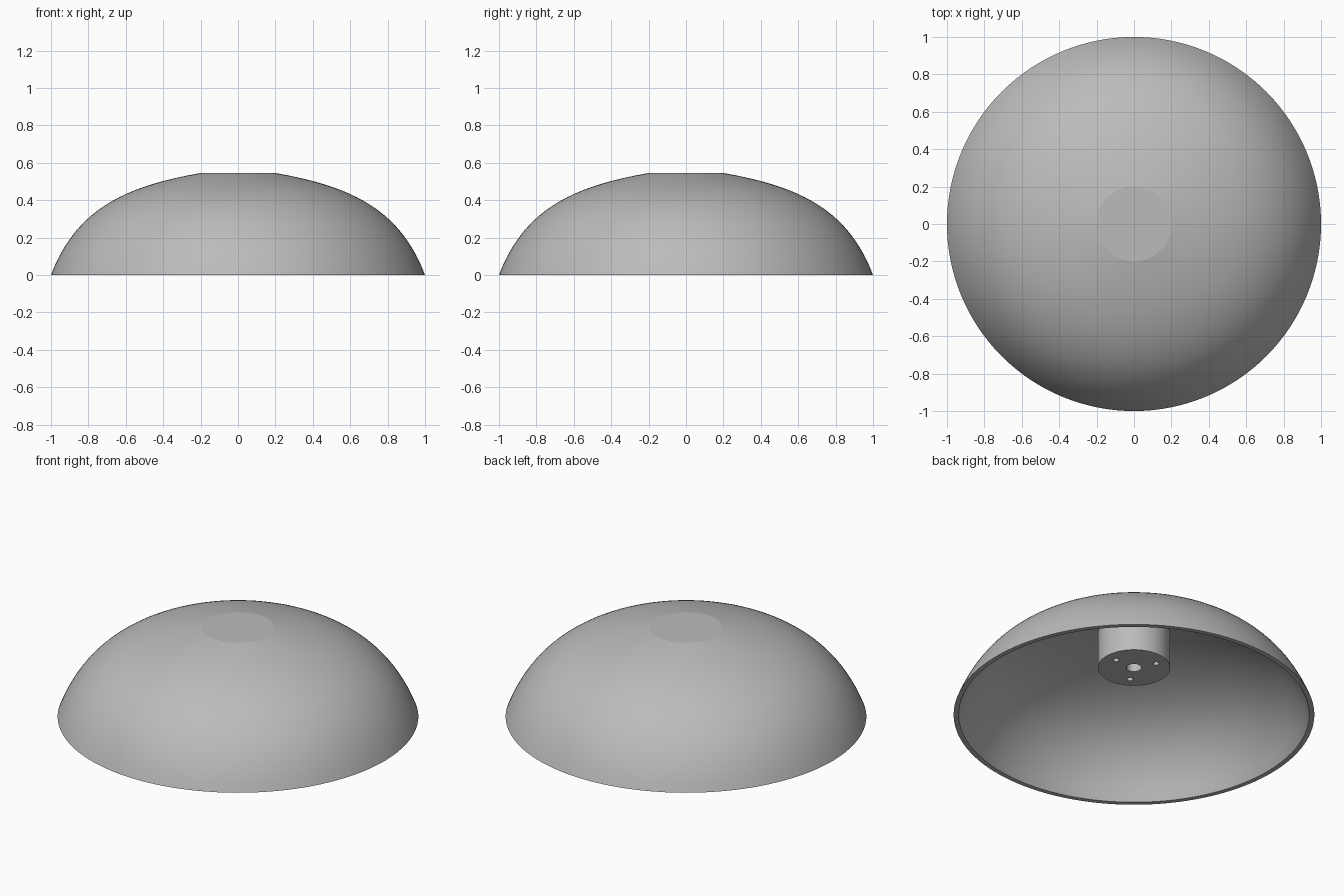
import bpy
import bmesh
import math
from mathutils import Vector
from mathutils.geometry import interpolate_bezier

if "Cube" in bpy.data.objects:
    bpy.data.objects.remove(bpy.data.objects["Cube"], do_unlink=True)

SEGMENTS = 128
HEIGHT = 0.545
WALL = 0.028
BOSS_RADIUS = 0.2
BOSS_BOTTOM = 0.30

grey = bpy.data.materials.new("plain grey")
grey.use_nodes = True
grey.diffuse_color = (0.5, 0.5, 0.5, 1)
grey.node_tree.nodes["Principled BSDF"].inputs["Base Color"].default_value = grey.diffuse_color


def smooth(obj, angle):
    bpy.ops.object.select_all(action='DESELECT')
    obj.select_set(True)
    bpy.context.view_layer.objects.active = obj
    bpy.ops.object.shade_smooth_by_angle(angle=math.radians(angle))


def revolve(name, profile):
    """Spin a list of (radius, z) points round the z axis."""
    bm = bmesh.new()
    verts = [bm.verts.new((r, 0, z)) for r, z in profile]
    edges = [bm.edges.new(pair) for pair in zip(verts, verts[1:])]
    bmesh.ops.spin(bm, geom=verts + edges, axis=(0, 0, 1), cent=(0, 0, 0),
                   angle=math.tau, steps=SEGMENTS, use_duplicate=False)
    bmesh.ops.remove_doubles(bm, verts=bm.verts, dist=1e-4)
    bmesh.ops.recalc_face_normals(bm, faces=bm.faces)
    mesh = bpy.data.meshes.new(name)
    bm.to_mesh(mesh)
    bm.free()
    obj = bpy.data.objects.new(name, mesh)
    bpy.context.collection.objects.link(obj)
    mesh.materials.append(grey)
    return obj


def cylinder(name, radius, bottom, top, x=0, y=0, sides=32):
    bpy.ops.mesh.primitive_cylinder_add(vertices=sides, radius=radius, depth=top - bottom,
                                        location=(x, y, (bottom + top) / 2))
    obj = bpy.context.object
    obj.name = name
    obj.data.materials.append(grey)
    return obj


# Dome shell: flat crown, curved flank, thin flat rim
outer = [(p.x, p.y) for p in interpolate_bezier(
    Vector((BOSS_RADIUS, HEIGHT)), Vector((0.6, 0.475)),
    Vector((0.865, 0.355)), Vector((1, 0)), 32)]
inner = []
for i, (r, z) in enumerate(outer):
    before, after = outer[max(i - 1, 0)], outer[min(i + 1, len(outer) - 1)]
    along = Vector((after[0] - before[0], after[1] - before[1])).normalized()
    inner.append((r + along.y * WALL, max(z - along.x * WALL, 0)))
inner[-1] = (1 - WALL, 0)
inner = [p for p in inner if p[1] > 0 or p == inner[-1]]
shell = revolve("dome_shell", [(0, HEIGHT)] + outer + inner[::-1] + [(0, HEIGHT - WALL)])
smooth(shell, 8)

# Mounting boss under the crown, with a centre bore and three screw holes
boss = cylinder("mounting_boss", BOSS_RADIUS, BOSS_BOTTOM, HEIGHT - WALL / 2, sides=SEGMENTS)
cutters = [cylinder("bore_cutter", 0.042, BOSS_BOTTOM - 0.1, HEIGHT - 0.04)]
for k in range(3):
    a = k * math.tau / 3
    cutters.append(cylinder("screw_cutter", 0.017, BOSS_BOTTOM - 0.1, BOSS_BOTTOM + 0.15,
                            0.13 * math.cos(a), 0.13 * math.sin(a), 24))
bpy.context.view_layer.objects.active = boss
for cutter in cutters:
    cutter.hide_render = True
    cut = boss.modifiers.new("hole", 'BOOLEAN')
    cut.operation = 'DIFFERENCE'
    cut.solver = 'EXACT'
    cut.object = cutter
    bpy.ops.object.modifier_apply(modifier=cut.name)
    bpy.data.objects.remove(cutter, do_unlink=True)
smooth(boss, 30)
